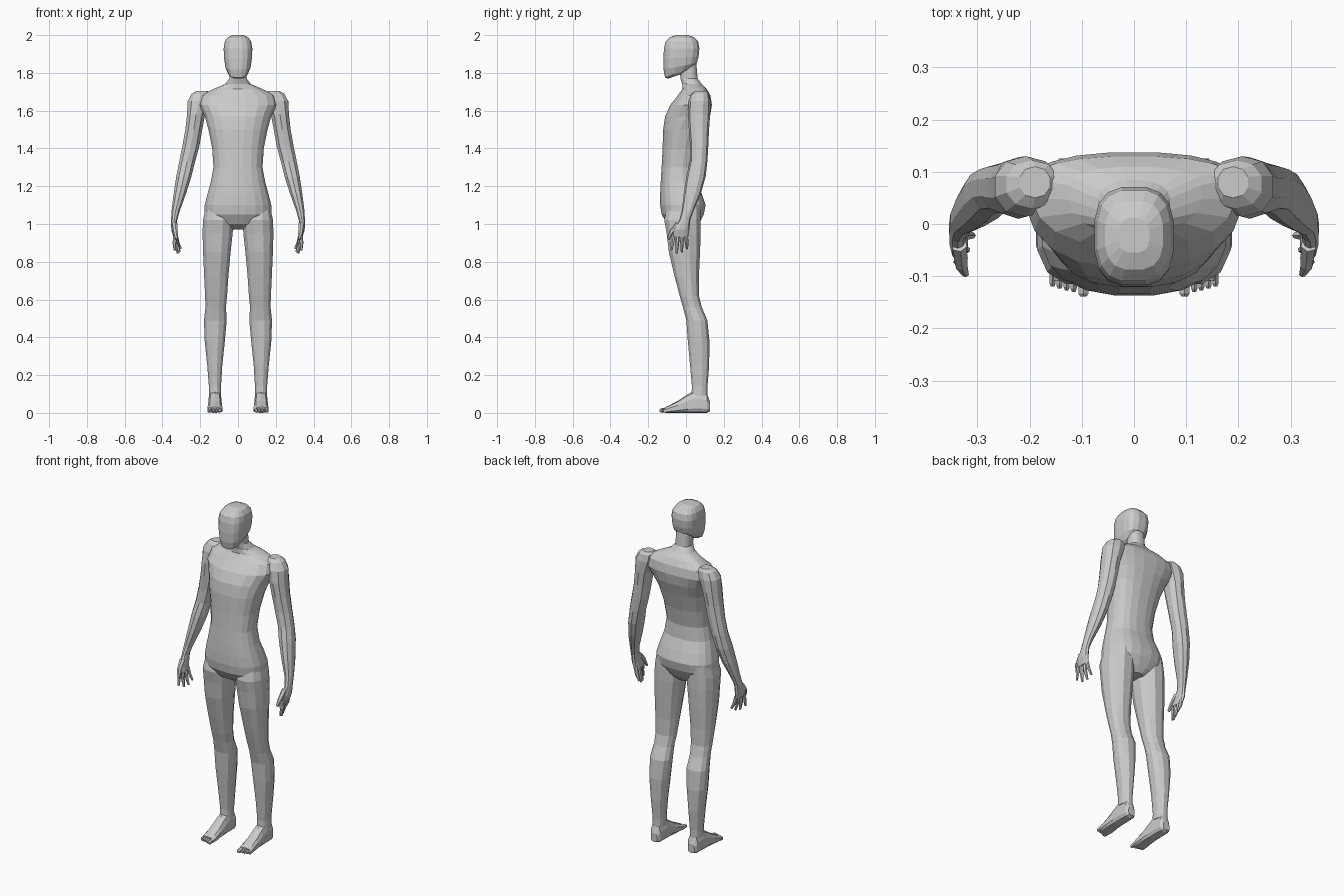
import bpy, bmesh, math
from mathutils import Vector


def spow(v, p):
    return math.copysign(abs(v) ** (2 / p), v)


def unit_ring(n, p):
    for i in range(n):
        a = 2 * math.pi * (i + 0.5) / n
        yield spow(math.cos(a), p), spow(math.sin(a), p)


def ring_z(s, n, p):
    # section across z: z, centre x, half width, front y, back y, widest y, tilt
    z, xc, hw, y0, y1 = s[:5]
    yw = s[5] if len(s) > 5 else (y0 + y1) / 2
    tilt = s[6] if len(s) > 6 else 0
    pts = []
    for u, v in unit_ring(n, p):
        y = yw + v * ((y1 - yw) if v > 0 else (yw - y0))
        pts.append(Vector((xc + u * hw, y, z + tilt * (y - yw))))
    return pts


def ring_y(s, n, p):
    # section across y: y, centre x, half width, bottom z, top z
    y, xc, hw, z0, z1 = s
    zw = z0 + (z1 - z0) * 0.35
    return [Vector((xc + u * hw, y, zw + v * ((z1 - zw) if v > 0 else (zw - z0))))
            for u, v in unit_ring(n, p)]


def loft(name, rings, mirror=False):
    bm = bmesh.new()
    rows = [[bm.verts.new(c) for c in r] for r in rings]
    n = len(rows[0])
    for a, b in zip(rows, rows[1:]):
        for i in range(n):
            j = (i + 1) % n
            bm.faces.new((a[i], a[j], b[j], b[i]))
    bm.faces.new(rows[0])
    bm.faces.new(rows[-1])
    bmesh.ops.recalc_face_normals(bm, faces=bm.faces)
    me = bpy.data.meshes.new(name)
    bm.to_mesh(me)
    bm.free()
    ob = bpy.data.objects.new(name, me)
    bpy.context.collection.objects.link(ob)
    if mirror:
        m = ob.modifiers.new("Mirror", 'MIRROR')
        m.use_mirror_merge = False
    return ob


def digit(name, pts, radii, n=6):
    # tapered tube through a few points
    pts = [Vector(p) for p in pts]
    q = (pts[-1] - pts[0]).to_track_quat('Z', 'Y')
    loft(name, [[c + q @ Vector((u * r, v * r, 0)) for u, v in unit_ring(n, 2)]
                for c, r in zip(pts, radii)], True)


# torso and neck
torso = [
    (0.97, 0, 0.04, -0.05, 0.05), (1.00, 0, 0.13, -0.10, 0.07),
    (1.05, 0, 0.178, -0.13, 0.095), (1.10, 0, 0.178, -0.138, 0.105),
    (1.16, 0, 0.163, -0.138, 0.085), (1.22, 0, 0.146, -0.135, 0.06),
    (1.30, 0, 0.131, -0.13, 0.055), (1.40, 0, 0.138, -0.125, 0.075),
    (1.50, 0, 0.158, -0.122, 0.105), (1.57, 0, 0.178, -0.112, 0.128, 0.03),
    (1.63, 0, 0.21, -0.085, 0.138, 0.065), (1.68, 0, 0.20, -0.045, 0.13, 0.075),
    (1.715, 0, 0.13, -0.02, 0.11, 0.065), (1.74, 0, 0.07, -0.02, 0.085, 0.04),
    (1.77, 0, 0.046, -0.03, 0.062), (1.85, 0, 0.044, -0.035, 0.055)]
loft("torso", [ring_z(s, 20, 2.4) for s in torso])

# head, with jaw sections tilted up towards the back
head = [
    (1.785, 0, 0.033, -0.095, -0.02, -0.05, 0.35), (1.80, 0, 0.052, -0.112, 0.025, -0.04, 0.35),
    (1.835, 0, 0.068, -0.12, 0.058, -0.03, 0.2), (1.88, 0, 0.075, -0.121, 0.068, -0.03, 0.05),
    (1.93, 0, 0.077, -0.118, 0.072), (1.965, 0, 0.071, -0.11, 0.066),
    (1.988, 0, 0.056, -0.088, 0.045), (2.0, 0, 0.03, -0.055, 0.012)]
loft("head", [ring_z(s, 16, 2.8) for s in head])

# legs
leg = [
    (1.10, 0.105, 0.065, -0.10, 0.08), (1.02, 0.105, 0.083, -0.118, 0.08),
    (0.95, 0.108, 0.082, -0.105, 0.08), (0.85, 0.112, 0.075, -0.093, 0.077),
    (0.72, 0.115, 0.066, -0.062, 0.07), (0.62, 0.116, 0.06, -0.035, 0.07),
    (0.56, 0.118, 0.056, -0.018, 0.085), (0.49, 0.12, 0.062, 0.0, 0.115),
    (0.38, 0.123, 0.055, 0.008, 0.126), (0.25, 0.123, 0.041, 0.02, 0.124),
    (0.14, 0.122, 0.033, 0.03, 0.115), (0.09, 0.122, 0.033, 0.028, 0.115)]
loft("leg", [ring_z(s, 12, 2.3) for s in leg], True)

# feet and toes
foot = [
    (0.126, 0.122, 0.022, 0.008, 0.06), (0.11, 0.122, 0.033, 0, 0.105),
    (0.05, 0.122, 0.036, 0, 0.12), (0.01, 0.122, 0.036, 0, 0.10),
    (-0.04, 0.122, 0.039, 0, 0.066), (-0.085, 0.122, 0.041, 0, 0.042),
    (-0.108, 0.123, 0.039, 0, 0.031)]
loft("foot", [ring_y(s, 10, 2.8) for s in foot], True)
for i, tip in enumerate((-0.139, -0.13, -0.127, -0.124, -0.12)):
    x, r = (0.097, 0.011) if i == 0 else (0.102 + 0.0135 * i, 0.0065)
    loft("toe", [ring_y(s, 6, 2.5) for s in (
        (-0.095, x, r, 0.002, 0.03), (tip + 0.006, x, r, 0.002, 0.024),
        (tip, x, r * 0.6, 0.006, 0.018))], True)

# arms, from shoulder to palm
arm = [
    (1.705, 0.19, 0.03, 0.05, 0.11), (1.69, 0.195, 0.052, 0.03, 0.122),
    (1.65, 0.207, 0.062, 0.014, 0.13), (1.58, 0.222, 0.05, 0.01, 0.128),
    (1.50, 0.234, 0.047, 0.015, 0.122), (1.41, 0.25, 0.047, 0.022, 0.118),
    (1.33, 0.269, 0.044, 0.02, 0.113), (1.25, 0.287, 0.042, 0.002, 0.104),
    (1.16, 0.308, 0.034, -0.012, 0.078), (1.07, 0.33, 0.023, -0.022, 0.04),
    (1.02, 0.338, 0.017, -0.036, 0.022), (0.97, 0.338, 0.016, -0.07, 0.018),
    (0.93, 0.33, 0.012, -0.078, 0.012)]
loft("arm", [ring_z(s, 10, 2.2) for s in arm], True)

# fingers and thumb
for y0, y1, x1, z1 in ((-0.066, -0.078, 0.335, 0.86), (-0.044, -0.05, 0.32, 0.845),
                       (-0.021, -0.022, 0.309, 0.85), (0.0, 0.006, 0.303, 0.868)):
    mid = (0.5 * (0.33 + x1) + 0.004, (y0 + y1) / 2, 0.5 * (0.94 + z1))
    digit("finger", [(0.33, y0, 0.94), mid, (x1, y1, z1)], (0.012, 0.01, 0.006))
digit("thumb", [(0.335, -0.04, 1.0), (0.331, -0.078, 0.955), (0.323, -0.096, 0.918)],
      (0.016, 0.013, 0.007))
